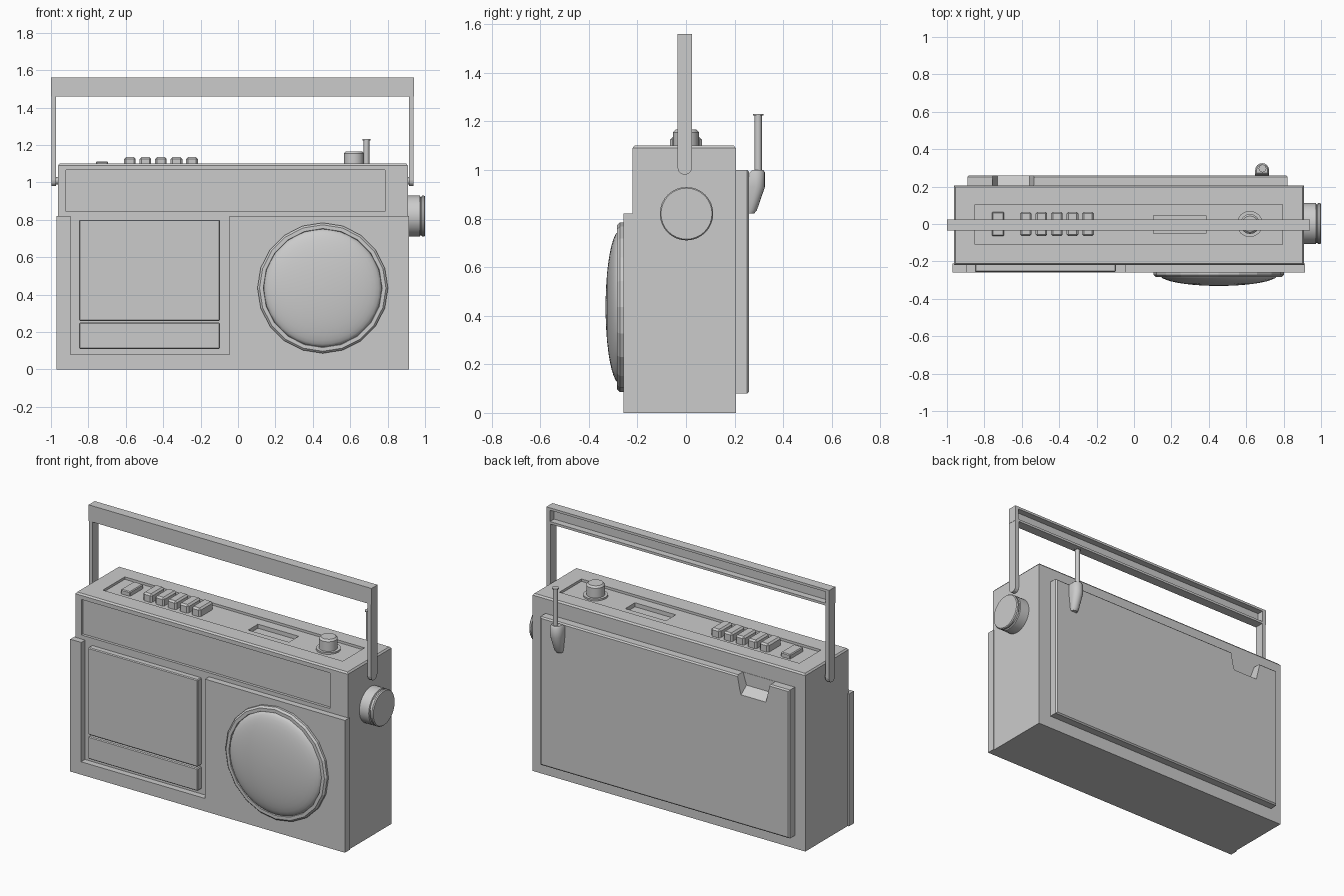
import bpy, bmesh, math
from math import sin, cos, pi

if "Cube" in bpy.data.objects:
    bpy.data.objects.remove(bpy.data.objects["Cube"])


def make(name, verts, faces, smooth=None, bevel=0):
    me = bpy.data.meshes.new(name)
    me.from_pydata(verts, [], faces)
    bm = bmesh.new()
    bm.from_mesh(me)
    bmesh.ops.remove_doubles(bm, verts=bm.verts, dist=1e-5)
    bmesh.ops.recalc_face_normals(bm, faces=bm.faces)
    bm.to_mesh(me)
    bm.free()
    ob = bpy.data.objects.new(name, me)
    bpy.context.collection.objects.link(ob)
    if bevel:
        m = ob.modifiers.new("bevel", "BEVEL")
        m.width, m.segments = bevel, 1
    if smooth:
        bpy.ops.object.select_all(action="DESELECT")
        ob.select_set(True)
        bpy.context.view_layer.objects.active = ob
        bpy.ops.object.shade_smooth_by_angle(angle=math.radians(smooth))
    return ob


def loft(name, rings, **kw):
    """Skin equal-length rings of points and cap both ends."""
    n = len(rings[0])
    verts = [p for r in rings for p in r]
    faces = [(k * n + i, k * n + (i + 1) % n, (k + 1) * n + (i + 1) % n, (k + 1) * n + i)
             for k in range(len(rings) - 1) for i in range(n)]
    faces += [tuple(range(n)), tuple(range(len(verts) - n, len(verts)))]
    return make(name, verts, faces, **kw)


def place(axis, u, v, w):
    return {"x": (w, u, v), "y": (u, w, v), "z": (u, v, w)}[axis]


def prism(name, pts, axis, a, b, **kw):
    return loft(name, [[place(axis, u, v, w) for u, v in pts] for w in (a, b)], **kw)


def box(name, x0, x1, y0, y1, z0, z1, **kw):
    return prism(name, [(x0, y0), (x1, y0), (x1, y1), (x0, y1)], "z", z0, z1, **kw)


def turned(name, axis, cu, cv, profile, n, **kw):
    """Turned part: profile lists (radius, position along axis)."""
    return loft(name, [[place(axis, cu + r * cos(2 * pi * i / n), cv + r * sin(2 * pi * i / n), w)
                        for i in range(n)] for r, w in profile], **kw)


def cut(ob, cutter):
    cutter.hide_render = True
    m = ob.modifiers.new("cut", "BOOLEAN")
    m.operation, m.solver, m.object = "DIFFERENCE", "EXACT", cutter
    bpy.context.view_layer.objects.active = ob
    bpy.ops.object.modifier_apply(modifier=m.name)
    bpy.data.objects.remove(cutter)


# Main case with chamfered top, recessed dial, control tray and slot
def rect(i, z):
    return [(-.962 + i, -.22 + i, z), (.908 - i, -.22 + i, z),
            (.908 - i, .205 - i, z), (-.962 + i, .205 - i, z)]


case = loft("case", [rect(0, 0), rect(0, 1.09), rect(.008, 1.10)])
cut(case, box("dial_cut", -.92, .785, -.3, -.203, .845, 1.065))
cut(case, box("tray_cut", -.85, .795, -.11, .105, 1.085, 1.2))
cut(case, box("slot_cut", .105, .385, -.05, .045, 1.06, 1.2))

# Raised lower front, open around the cassette bay
prism("front_panel", [(-.97, 0), (.914, 0), (.914, .82), (-.045, .82), (-.045, .08),
                      (-.895, .08), (-.895, .82), (-.97, .82)], "y", -.258, -.21)
box("cassette_door", -.85, -.097, -.257, -.215, .26, .80, bevel=.005)
box("cassette_lower_panel", -.85, -.097, -.257, -.215, .11, .25, bevel=.005)

# Speaker ring and domed grille
turned("speaker_ring", "y", .453, .435,
       [(.349, -.25), (.349, -.272), (.338, -.283), (.318, -.283), (.314, -.265)], 20)
turned("speaker_grille", "y", .453, .435,
       [(.315 * cos(a), -.272 - .059 * sin(a)) for a in [i * pi / 20 for i in range(10)]]
       + [(.002, -.331)], 40, smooth=40)

# Back cover with finger notch
back = loft("back_cover", [
    [(x0, y, z0), (x1, y, z0), (x1, y, z1), (x0, y, z1)]
    for y, x0, x1, z0, z1 in [(.195, -.89, .82, .08, 1.0), (.252, -.89, .82, .08, 1.0),
                              (.26, -.882, .812, .088, .992)]])
cut(back, loft("notch_cut", [
    [(-.765, y, 1.02), (-.53, y, 1.02), (-.56, y, z), (-.73, y, z)]
    for y, z in [(.207, .925), (.28, .87)]]))

# Function buttons
box("power_button", -.76, -.695, -.065, .065, 1.07, 1.112, bevel=.005)
for i in range(5):
    x = -.578 + .083 * i
    box("function_button", x - .031, x + .031, -.065, .065, 1.07, 1.135, bevel=.01)

# Rotary knobs
turned("volume_knob_base", "z", .62, 0, [(.07, 1.08), (.07, 1.095)], 16)
turned("volume_knob", "z", .62, 0,
       [(.053, 1.08), (.053, 1.155), (.043, 1.166)], 16, smooth=30)
turned("tuning_knob", "x", .002, .82,
       [(.11, .90), (.11, .972), (.103, .975), (.103, .981), (.11, .984), (.11, .994),
        (.105, 1.0)], 32, smooth=30)

# Carry handle: hollow-backed bar on two round-ended arms with pivots
bar = box("handle_bar", -1.0, .94, -.035, .025, 1.46, 1.56)
cut(bar, box("bar_cut", -.975, .915, -.015, .05, 1.475, 1.545))
arm = [(-.035, 1.46), (-.035, 1.01)]
arm += [(-.005 - .03 * cos(a), 1.01 - .03 * sin(a)) for a in [i * pi / 6 for i in range(1, 6)]]
arm += [(.025, 1.01), (.025, 1.46)]
for x0, x1, p0, p1 in [(-.998, -.973, -.98, -.95), (.913, .938, .90, .92)]:
    prism("handle_arm", arm, "x", x0, x1)
    turned("handle_pivot", "x", -.005, 1.01, [(.02, p0), (.02, p1)], 12)


# Antenna: D-shaped tapered holder, rod and tip
def d_ring(z, out, r):
    c = out - r
    return [(.685 + r, min(c, .25), z)] + [
        (.685 + r * cos(i * pi / 8), c + r * sin(i * pi / 8), z) for i in range(9)
    ] + [(.685 - r, min(c, .25), z)]


def holder_ring(z, inner, out, w):
    c = max(out - w, inner + .005)
    arc = [(.685 + w * cos(i * pi / 8), c + (out - c) * sin(i * pi / 8), z) for i in range(9)]
    return [(.685 + w, inner, z)] + arc + [(.685 - w, inner, z)]


loft("antenna_holder", [holder_ring(*r) for r in [
    (.82, .25, .28, .022), (.835, .25, .292, .027), (.93, .255, .325, .037),
    (.99, .262, .325, .037), (1.0, .272, .318, .03)]], smooth=35)
turned("antenna_rod", "z", .687, .297, [(.015, .98), (.015, 1.225)], 12, smooth=40)
turned("antenna_tip", "z", .687, .297, [(.021, 1.225), (.021, 1.231)], 12)
